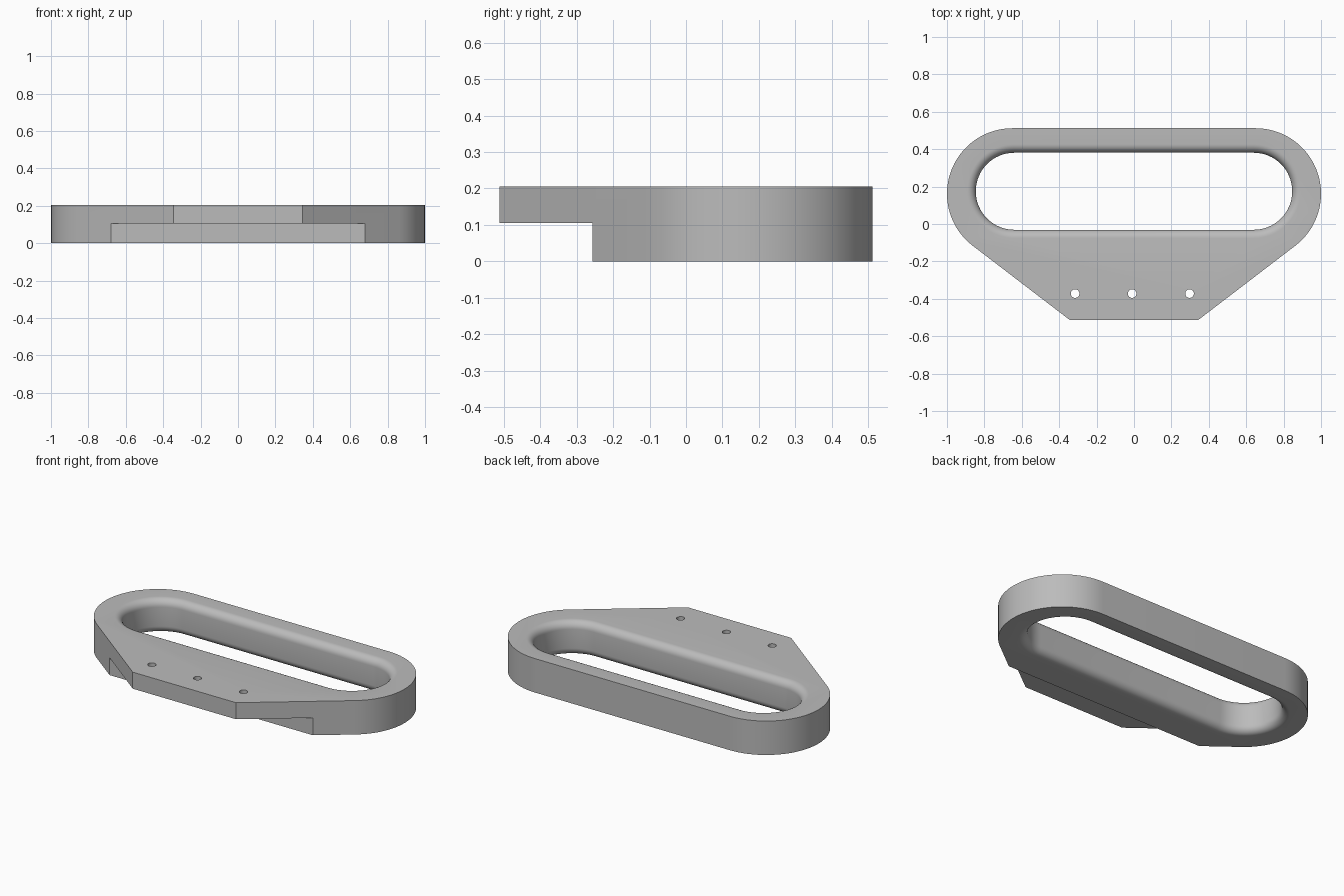
import bpy, bmesh
from math import sin, cos, pi, radians, hypot, atan2, asin
from mathutils import Vector

if "Cube" in bpy.data.objects:
    bpy.data.objects.remove(bpy.data.objects["Cube"])

HEIGHT = 0.205
grey = bpy.data.materials.new("light_grey")
grey.use_nodes = True
colour = (0.5, 0.5, 0.5, 1)
grey.diffuse_color = colour
grey.node_tree.nodes["Principled BSDF"].inputs["Base Color"].default_value = colour


def arc(cx, cy, r, start, end, steps=32):
    return [(cx + r * cos(start + (end - start) * i / steps),
             cy + r * sin(start + (end - start) * i / steps)) for i in range(steps + 1)]


def loft(name, layers):
    """Skin a stack of (outline, z) layers and cap both ends."""
    bm = bmesh.new()
    rings = [[bm.verts.new((x, y, z)) for x, y in pts] for pts, z in layers]
    for low, high in zip(rings, rings[1:]):
        for i in range(len(low)):
            j = (i + 1) % len(low)
            bm.faces.new((low[i], low[j], high[j], high[i]))
    bm.faces.new(rings[0][::-1])
    bm.faces.new(rings[-1])
    bmesh.ops.recalc_face_normals(bm, faces=bm.faces)
    mesh = bpy.data.meshes.new(name)
    bm.to_mesh(mesh)
    bm.free()
    mesh.materials.append(grey)
    obj = bpy.data.objects.new(name, mesh)
    bpy.context.collection.objects.link(obj)
    return obj


def cut(target, cutter):
    cutter.hide_render = True
    mod = target.modifiers.new("cut", 'BOOLEAN')
    mod.operation = 'DIFFERENCE'
    mod.solver = 'EXACT'
    mod.object = cutter
    bpy.context.view_layer.objects.active = target
    bpy.ops.object.modifier_apply(modifier=mod.name)
    bpy.data.objects.remove(cutter)


# Plate: rounded ends running tangentially into a narrower front edge
cx, cy, r = 0.65, 0.162, 0.35
px, py = 0.345, -0.512
dx, dy = cx - px, cy - py
tangent = atan2(dy, dx) - asin(r / hypot(dx, dy)) - pi / 2
right = [(px, py)] + arc(cx, cy, r, tangent, pi / 2)
outline = right + [(-x, y) for x, y in reversed(right)]
plate = loft("handle_plate", [(outline, 0), (outline, HEIGHT)])

# Step under the front lip
step = [(-1.2, -0.8), (1.2, -0.8), (1.2, -0.256), (-1.2, -0.256)]
cut(plate, loft("step_cutter", [(step, -0.1), (step, 0.105)]))


# Grip slot with rounded upper and lower rims
def slot(grow):
    radius = 0.206 + grow
    return (arc(0.64, 0.175, radius, -pi / 2, pi / 2)
            + arc(-0.64, 0.175, radius, pi / 2, 3 * pi / 2))


FILLET, STEPS = 0.045, 8
rim = [(FILLET * (1 - sin(a)), FILLET * (1 - cos(a)))
       for a in (i * pi / 2 / STEPS for i in range(STEPS + 1))]
lower = [(slot(grow), z) for grow, z in rim]
upper = [(pts, HEIGHT - z) for pts, z in reversed(lower)]
wide = slot(FILLET)
cut(plate, loft("slot_cutter", [(wide, -0.05)] + lower + upper + [(wide, HEIGHT + 0.05)]))

# Three screw holes through the lip
for x in (-0.315, -0.01, 0.297):
    circle = arc(x, -0.372, 0.023, 0, 2 * pi)[:-1]
    cut(plate, loft("hole_cutter", [(circle, -0.1), (circle, 0.4)]))

# Smooth shading with crisp edges
bpy.ops.object.select_all(action='DESELECT')
plate.select_set(True)
bpy.context.view_layer.objects.active = plate
bpy.ops.object.shade_smooth_by_angle(angle=radians(30))
